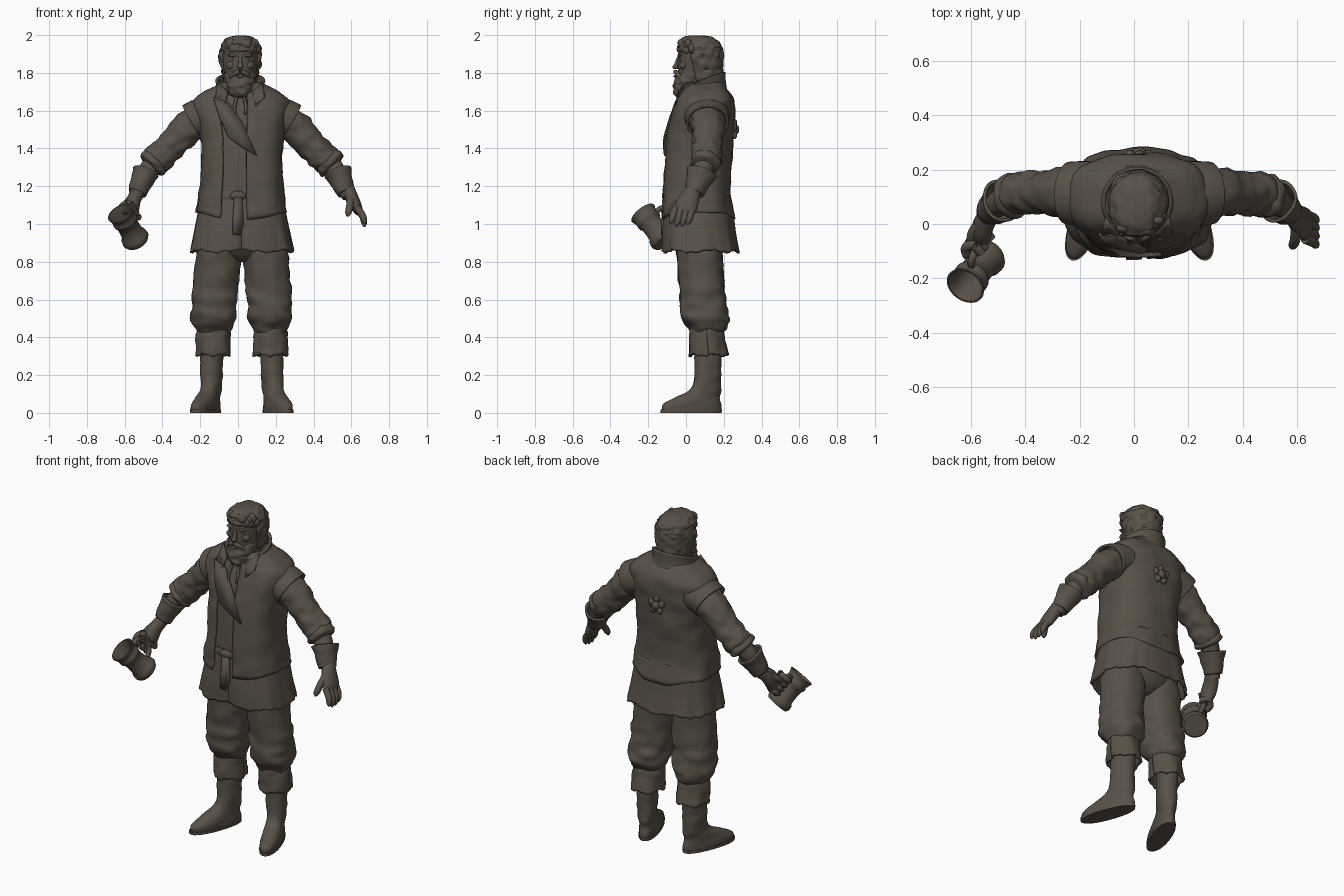
import bpy, bmesh, math, random
from mathutils import Vector, Matrix, noise

random.seed(4)
CX = 0.02                                   # body centre line
mat = bpy.data.materials.new("dark brown")
mat.diffuse_color = (0.1, 0.082, 0.064, 1)


def finish(name, bm, thick=0, M=None):
    bmesh.ops.recalc_face_normals(bm, faces=bm.faces)
    if M:
        bm.transform(M)
    me = bpy.data.meshes.new(name)
    bm.to_mesh(me)
    bm.free()
    me.materials.append(mat)
    ob = bpy.data.objects.new(name, me)
    bpy.context.collection.objects.link(ob)
    if thick:
        m = ob.modifiers.new("thickness", 'SOLIDIFY')
        m.thickness, m.offset = thick, 0
    return ob


def smooth_path(secs, k):
    """Catmull-Rom through section tuples."""
    out = []
    for i in range(len(secs) - 1):
        p = [secs[max(0, min(len(secs) - 1, i + d))] for d in (-1, 0, 1, 2)]
        for j in range(k):
            t = j / k
            out.append([0.5 * (2 * b + (c - a) * t + (2 * a - 5 * b + 4 * c - d) * t * t
                               + (3 * b - a - 3 * c + d) * t ** 3) for a, b, c, d in zip(*p)])
    return out + [list(secs[-1])]


def sweep(name, secs, n=32, flat=True, p=2.0, arc=None, caps=True, k=5,
          wrinkle=0, freq=14, shape=None, thick=0, M=None):
    """Skin over sections (x, y, z, ra, rb); flat = horizontal rings, else rings follow the path."""
    secs = smooth_path([tuple(s) if len(s) == 5 else (*s, s[3]) for s in secs], k)
    a0, a1 = arc or (0, 360)
    m = n if arc is None else n + 1
    bm, rings = bmesh.new(), []
    for i, s in enumerate(secs):
        c = Vector(s[:3])
        if flat:
            u, v = Vector((1, 0, 0)), Vector((0, 1, 0))
        else:
            t = (Vector(secs[min(i + 1, len(secs) - 1)][:3]) - Vector(secs[max(i - 1, 0)][:3])).normalized()
            u = t.cross(Vector((0, 1, 0)) if abs(t.y) < 0.9 else Vector((1, 0, 0))).normalized()
            v = t.cross(u)
        ring = []
        for j in range(m):
            a = math.radians(a0 + (a1 - a0) * j / n)
            ca, sa = math.cos(a), math.sin(a)
            d = u * math.copysign(abs(ca) ** (2 / p), ca) * max(s[3], .001) \
                + v * math.copysign(abs(sa) ** (2 / p), sa) * max(s[4], .001)
            f, dz = shape(i / (len(secs) - 1), a) if shape else (1, 0)
            co = c + d * f + Vector((0, 0, dz))
            if wrinkle:
                co += d.normalized() * wrinkle * noise.noise(Vector((co.x, co.y, co.z * 1.7)) * freq)
            ring.append(bm.verts.new(co))
        rings.append(ring)
    for r0, r1 in zip(rings, rings[1:]):
        for j in range(n):
            q = (j + 1) % m
            bm.faces.new((r0[j], r0[q], r1[q], r1[j]))
    if caps and arc is None:
        bm.faces.new(rings[0])
        bm.faces.new(rings[-1])
    return finish(name, bm, thick, M)


def blob(name, loc, size, M=None):
    bm = bmesh.new()
    bmesh.ops.create_uvsphere(bm, u_segments=14, v_segments=9, radius=1)
    bm.transform(Matrix.Translation(loc) @ Matrix.Diagonal((*size, 1)))
    return finish(name, bm, 0, M)


def plate(name, pts, thick):
    bm = bmesh.new()
    bm.faces.new([bm.verts.new(q) for q in pts])
    return finish(name, bm, thick)


# Torso: shirt inside an open waistcoat
torso = [(CX, .065, 1.06, .235, .185), (CX, .055, 1.2, .213, .168), (CX, .068, 1.4, .208, .17),
         (CX, .085, 1.55, .232, .163), (CX, .1, 1.64, .25, .145), (CX, .1, 1.69, .2, .125),
         (CX, .092, 1.72, .145, .11), (CX, .09, 1.745, .1, .1)]
sweep("shirt", [(x, y, z - .01, a * .95, b * .94) for x, y, z, a, b in torso], 48, p=2.7)
def vest_hem(t, a):
    low = (1 - t) ** 4
    front = max(0, -math.sin(a)) ** 4
    return 1 + .02 * low * math.sin(a * 5), -low * .035 * (front + max(0, math.sin(a)) ** 6)
sweep("waistcoat", torso, 72, p=2.75, arc=(-87, 249), wrinkle=.012, freq=9, shape=vest_hem, thick=.016)
plate("folded_lapel", [(-.13, -.035, 1.67), (-.05, -.05, 1.64), (.02, -.085, 1.54), (.1, -.11, 1.36),
                       (.02, -.116, 1.41), (-.05, -.113, 1.46), (-.1, -.08, 1.57)], .014)
# Raised collar, higher at the back
def collar_slope(t, a):
    return 1, .045 * math.sin(a) * t
sweep("collar", [(.012, .09, 1.68, .135, .125), (.012, .085, 1.73, .12, .118), (.012, .08, 1.76, .125, .122)],
      40, arc=(-60, 240), shape=collar_slope, thick=.016)
for s in (-1, 1):
    plate("collar_point", [(.012 + s * .12, .02, 1.75), (.012 + s * .065, -.035, 1.70),
                           (.012 + s * .08, -.058, 1.62), (.012 + s * .13, -.035, 1.67)], .012)
    sweep("neck_lace", [(.012 + s * .02, -.04, 1.67, .008), (.012 + s * .03, -.06, 1.62, .009),
                        (.012 + s * .025, -.075, 1.58, .005)], 8, flat=False)

# Belt, hanging tongue, flared tunic skirt
sweep("belt", [(CX, .055, 1.13, .21, .168), (CX, .055, 1.15, .213, .171), (CX, .055, 1.175, .208, .166)],
      48, p=2.6)
blob("belt_knot", (0, -.112, 1.15), (.045, .016, .025))
plate("belt_tongue", [(-.02, -.118, 1.15), (.02, -.118, 1.15), (.03, -.122, 1.0), (.01, -.126, .94),
                      (-.03, -.126, .945), (-.03, -.122, 1.0)], .014)
def skirt_folds(t, a):
    low = t ** 1.5
    corner = max(0, -math.sin(a)) * abs(math.cos(a)) * .1
    return (1 + low * (.018 * math.sin(a * 9 + 1) + .01 * math.sin(a * 17) + corner),
            low * (.007 * math.sin(a * 7) + .004 * math.sin(a * 23)))
sweep("tunic_skirt", [(CX, .065, 1.14, .21, .165), (CX, .068, 1.05, .228, .177), (CX, .07, .95, .247, .187),
                      (CX, .079, .855, .265, .195)], 110, p=2.5, arc=(-90, 270), shape=skirt_folds, thick=.014)
sweep("trouser_seat", [(CX, .075, .8, .04, .06), (CX, .075, .84, .16, .11), (CX, .07, .92, .22, .15),
                       (CX, .07, 1.05, .2, .14)], 32)

# Legs, boots and arms, mirrored about the centre line
for s in (-1, 1):
    X = lambda d: CX + s * d
    sweep("trouser_leg", [(X(.125), .072, .95, .115, .125), (X(.125), .074, .85, .12, .122),
                          (X(.138), .085, .67, .119, .118), (X(.146), .09, .57, .119, .122),
                          (X(.15), .1, .5, .118, .128), (X(.15), .11, .455, .1, .1), (X(.15), .11, .425, .08, .082)],
          40, p=2.2, wrinkle=.014, freq=12)
    def ragged(t, a):
        return 1 + .03 * t * math.sin(a * 6), t * t * (.006 * math.sin(a * 5) + .004 * math.sin(a * 13))
    sweep("trouser_cuff", [(X(.15), .11, .455, .08, .08), (X(.152), .112, .4, .085, .086),
                           (X(.152), .12, .305, .088, .097)], 48, arc=(0, 360), wrinkle=.008,
          freq=16, shape=ragged, thick=.012)
    turn = (Matrix.Translation((X(.16), .115, 0)) @ Matrix.Rotation(s * math.radians(20), 4, 'Z')
            @ Matrix.Translation((0, -.115, 0)))
    sweep("boot", [(0, .024, .015, .054, .166), (0, .026, .045, .054, .162), (0, .055, .08, .05, .126),
                   (0, .098, .115, .05, .09), (0, .113, .16, .053, .073), (0, .115, .24, .057, .071),
                   (0, .118, .36, .06, .074)], 32, p=2.2, wrinkle=.005, M=turn)
    sweep("boot_sole", [(0, .022, 0, .056, .17), (0, .022, .018, .057, .171)], 32, p=2.2, k=1, M=turn)

    # Sleeve with shoulder cap, forearm and glove cuff
    sweep("sleeve", [(X(.19), .11, 1.565, .09), (X(.28), .115, 1.51, .09), (X(.36), .115, 1.425, .078),
                     (X(.42), .112, 1.367, .08), (X(.455), .107, 1.333, .078), (X(.485), .1, 1.305, .055)],
          36, flat=False, wrinkle=.014, freq=17)
    sweep("shoulder_cap", [(X(.17), .11, 1.575, .095, .115), (X(.225), .112, 1.56, .095, .112),
                           (X(.262), .114, 1.54, .096, .108)],
          36, flat=False, caps=False, thick=.014)
    sweep("rolled_sleeve_edge", [(X(.445), .107, 1.345, .065), (X(.46), .105, 1.33, .08),
                                 (X(.48), .1, 1.31, .078), (X(.488), .098, 1.302, .05)],
          30, flat=False, wrinkle=.012, freq=20)
    sweep("forearm", [(X(.46), .105, 1.33, .055), (X(.51), .08, 1.26, .05), (X(.55), .05, 1.18, .038),
                      (X(.565), .035, 1.145, .036)], 24, flat=False)
    sweep("glove_cuff", [(X(.508), .085, 1.275, .068, .078), (X(.525), .07, 1.235, .056, .064),
                         (X(.555), .045, 1.165, .042, .044)],
          28, flat=False, caps=False, wrinkle=.006, thick=.012)

# Open hand
sweep("open_palm", [(.583, .04, 1.18, .036, .038), (.602, .02, 1.14, .035, .052), (.627, 0, 1.09, .03, .06),
                    (.642, -.01, 1.06, .02, .054)], 20, flat=False)
for i, l in enumerate((.9, 1, 1, .85)):
    y = .035 - .03 * i
    sweep("finger", [(.628, y, 1.09, .018), (.65 + .01 * l, y - .012, 1.085 - .045 * l, .018),
                     (.668, y - .022, 1.085 - .08 * l, .015), (.669, y - .026, 1.085 - .1 * l, .005)],
          10, flat=False)
sweep("thumb", [(.6, -.01, 1.14, .024), (.593, -.055, 1.1, .02), (.584, -.078, 1.06, .017),
                (.58, -.083, 1.04, .006)], 10, flat=False)

# Tankard: turned body, handle and gripping fingers in its own tilted frame
mid, grip = Vector((-.578, -.17, .982)), Vector((-.555, -.03, 1.06))
az = Vector((-.076, -.105, .135)).normalized()
ax = (grip - mid)
ax = (ax - az * ax.dot(az)).normalized()
ay = az.cross(ax)
T = Matrix.Translation(mid) @ Matrix((ax, ay, az)).transposed().to_4x4()
prof = [(-.105, .064), (-.088, .074), (-.065, .071), (-.05, .06), (0, .057), (.035, .059), (.042, .067),
        (.06, .067), (.066, .063), (.09, .07), (.103, .075), (.103, .068), (.07, .056), (-.06, .05)]
sweep("tankard", [(0, 0, z, r, r) for z, r in prof], 32, k=1, M=T)
sweep("tankard_handle", [(.05, 0, .055, .014), (.095, 0, .06, .014), (.118, 0, .02, .014),
                         (.11, 0, -.04, .014), (.05, 0, -.065, .014)], 10, flat=False, M=T)
sweep("gripping_palm", [(-.527, .04, 1.17, .036, .036), (-.55, .005, 1.13, .037, .045),
                        (-.56, -.03, 1.085, .038, .05), (-.555, -.05, 1.035, .028, .04)], 20, flat=False)
for i in range(4):
    z = .045 - .031 * i
    sweep("gripping_finger", [(.125, -.03, z, .017), (.15, .0, z, .018), (.13, .032, z, .018),
                              (.095, .028, z, .016), (.085, .01, z, .008)], 10, flat=False, M=T)
sweep("gripping_thumb", [(-.57, .0, 1.13, .022), (-.595, -.04, 1.1, .019), (-.6, -.085, 1.07, .016),
                         (-.598, -.1, 1.06, .006)], 10, flat=False)

# Head
H = .012
sweep("neck", [(H, .09, 1.66, .08, .08), (H, .085, 1.8, .075, .08)], 24)
sweep("head", [(H, .04, 1.71, .04, .05), (H, .05, 1.75, .072, .088), (H, .06, 1.81, .087, .103),
               (H, .066, 1.87, .095, .109), (H, .07, 1.93, .095, .108), (H, .075, 1.97, .06, .07)], 32)
sweep("hair_sides", [(H, .1, 1.75, .08, .085), (H, .088, 1.82, .096, .1), (H, .08, 1.89, .106, .11),
                     (H, .078, 1.935, .102, .11)], 40, arc=(-28, 208), wrinkle=.014, freq=28, thick=.014)
sweep("hair_top", [(H, .074, 1.89, .092, .1), (H, .073, 1.915, .106, .115), (H, .072, 1.945, .103, .116),
                   (H, .068, 1.97, .088, .104), (H, .062, 1.99, .06, .078), (H, .055, 1.999, .02, .035)],
      40, wrinkle=.014, freq=28)
for i in range(13):
    a = math.radians(-158 + 136 * i / 12)
    r = random.uniform(.018, .03)
    blob("hair_curl", (H + .088 * math.cos(a), .068 + .1 * math.sin(a), 1.945 + random.uniform(-.02, .015)),
         (r, r * .7, r))
sweep("beard", [(H, -.022, 1.668, .015, .015), (H, -.018, 1.676, .042, .04), (H, -.008, 1.7, .06, .058),
                (H, .008, 1.735, .071, .074), (H, .025, 1.77, .08, .084), (H, .045, 1.805, .088, .088)],
      32, wrinkle=.012, freq=28)
blob("nose_tip", (H, -.054, 1.832), (.016, .018, .013))
sweep("nose_bridge", [(H, -.038, 1.885, .009), (H, -.048, 1.855, .011), (H, -.055, 1.832, .013)], 10, flat=False)
blob("lower_lip", (H, -.056, 1.782), (.022, .01, .007))
for s in (-1, 1):
    blob("brow", (H + s * .037, -.033, 1.893), (.03, .012, .008))
    blob("eye", (H + s * .035, -.029, 1.872), (.014, .008, .007))
    blob("cheek", (H + s * .045, -.013, 1.84), (.032, .022, .024))
    blob("ear", (H + s * .094, .075, 1.86), (.013, .024, .034))
    sweep("moustache", [(H + s * .002, -.056, 1.805, .012), (H + s * .03, -.048, 1.797, .013),
                        (H + s * .058, -.028, 1.772, .007)], 10, flat=False)

# Knotted ornament on the back
blob("back_knot", (CX, .262, 1.5), (.026, .02, .028))
for i in range(5):
    a = math.radians(90 + 72 * i)
    blob("back_knot_petal", (CX + .036 * math.cos(a), .255, 1.5 + .036 * math.sin(a)), (.018, .016, .022))

bpy.ops.object.select_all(action='SELECT')
bpy.context.view_layer.objects.active = bpy.context.selected_objects[0]
bpy.ops.object.shade_smooth_by_angle(angle=math.radians(50))
